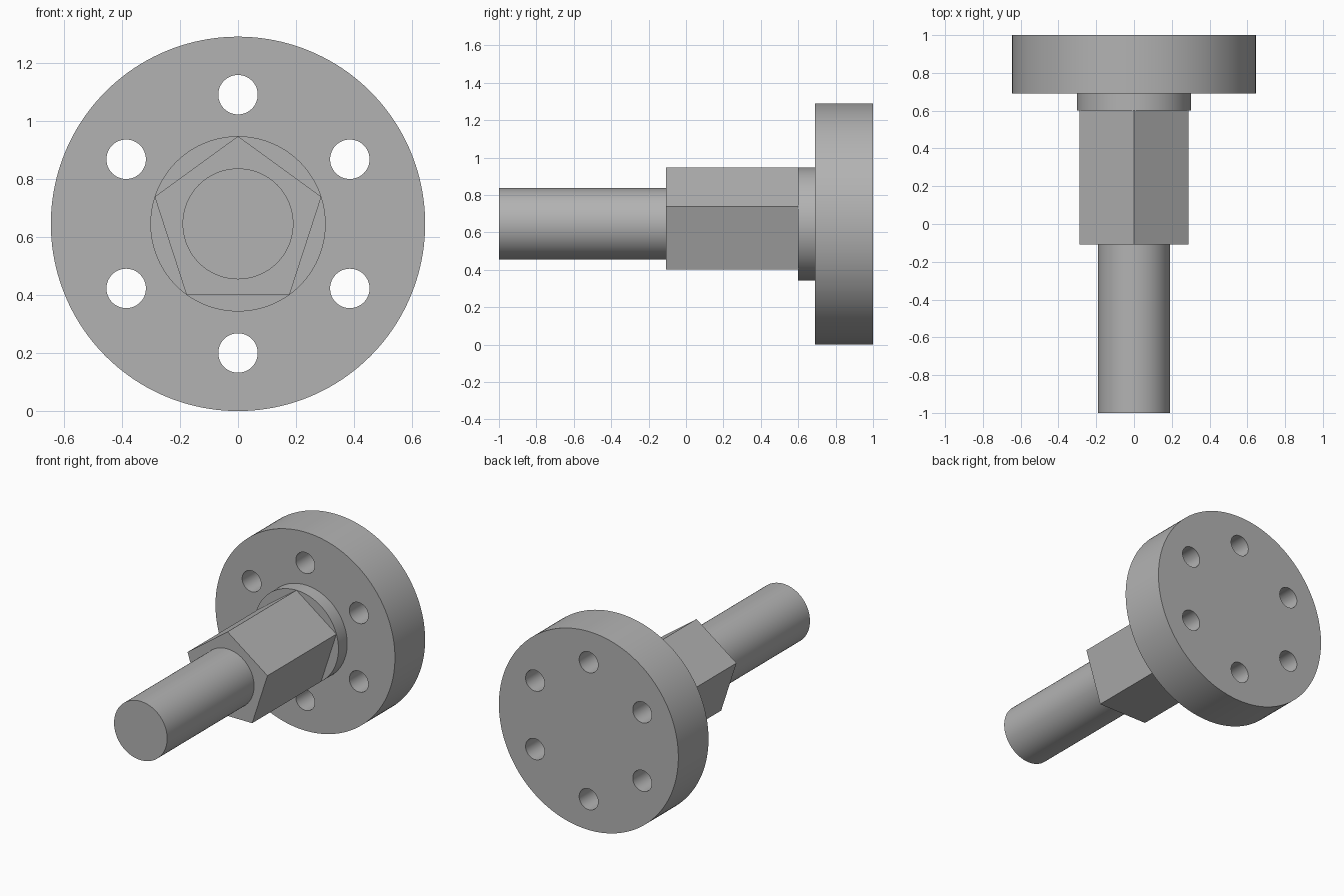
import bpy, bmesh, math

if "Cube" in bpy.data.objects:
    bpy.data.objects.remove(bpy.data.objects["Cube"])

CENTER_Z = 0.645
steel = bpy.data.materials.new("plain grey steel")
steel.diffuse_color = (0.45, 0.45, 0.45, 1)
steel.use_nodes = True
steel.node_tree.nodes["Principled BSDF"].inputs["Base Color"].default_value = steel.diffuse_color


def prism(name, radius, sides, y0, y1, x=0.0, z=CENTER_Z, back_cap=True):
    """Straight prism along y, with one corner pointing up."""
    bm = bmesh.new()
    rings = []
    for y in (y0, y1):
        ring = []
        for i in range(sides):
            a = math.pi / 2 + 2 * math.pi * i / sides
            ring.append(bm.verts.new((x + radius * math.cos(a), y, z + radius * math.sin(a))))
        rings.append(ring)
    front, back = rings
    for i in range(sides):
        j = (i + 1) % sides
        bm.faces.new((front[i], back[i], back[j], front[j]))
    bm.faces.new(front)
    if back_cap:
        bm.faces.new(list(reversed(back)))
    bmesh.ops.recalc_face_normals(bm, faces=bm.faces)
    mesh = bpy.data.meshes.new(name)
    bm.to_mesh(mesh)
    bm.free()
    mesh.materials.append(steel)
    obj = bpy.data.objects.new(name, mesh)
    bpy.context.collection.objects.link(obj)
    return obj


def select_only(obj):
    bpy.ops.object.select_all(action='DESELECT')
    obj.select_set(True)
    bpy.context.view_layer.objects.active = obj


# Round shaft, five-sided wrench section and collar
shaft = prism("shaft", 0.191, 96, -1.0, -0.108, back_cap=False)
pentagon = prism("pentagon_section", 0.302, 5, -0.108, 0.6, back_cap=False)
collar = prism("collar", 0.302, 120, 0.6, 0.69, back_cap=False)

# Flange disc with a circle of six bolt holes
flange = prism("flange", 0.645, 160, 0.69, 1.0)
for i in range(6):
    a = math.pi / 2 + i * math.pi / 3
    cutter = prism("hole_cutter", 0.068, 48, 0.6, 1.1,
                   0.445 * math.cos(a), CENTER_Z + 0.445 * math.sin(a))
    cutter.hide_render = True
    mod = flange.modifiers.new("bolt_hole", 'BOOLEAN')
    mod.operation = 'DIFFERENCE'
    mod.solver = 'EXACT'
    mod.object = cutter
    select_only(flange)
    bpy.ops.object.modifier_apply(modifier=mod.name)
    bpy.data.objects.remove(cutter)

# Smooth round walls, sharp rims
for part in (shaft, collar, flange):
    select_only(part)
    bpy.ops.object.shade_smooth_by_angle(angle=math.radians(30))
